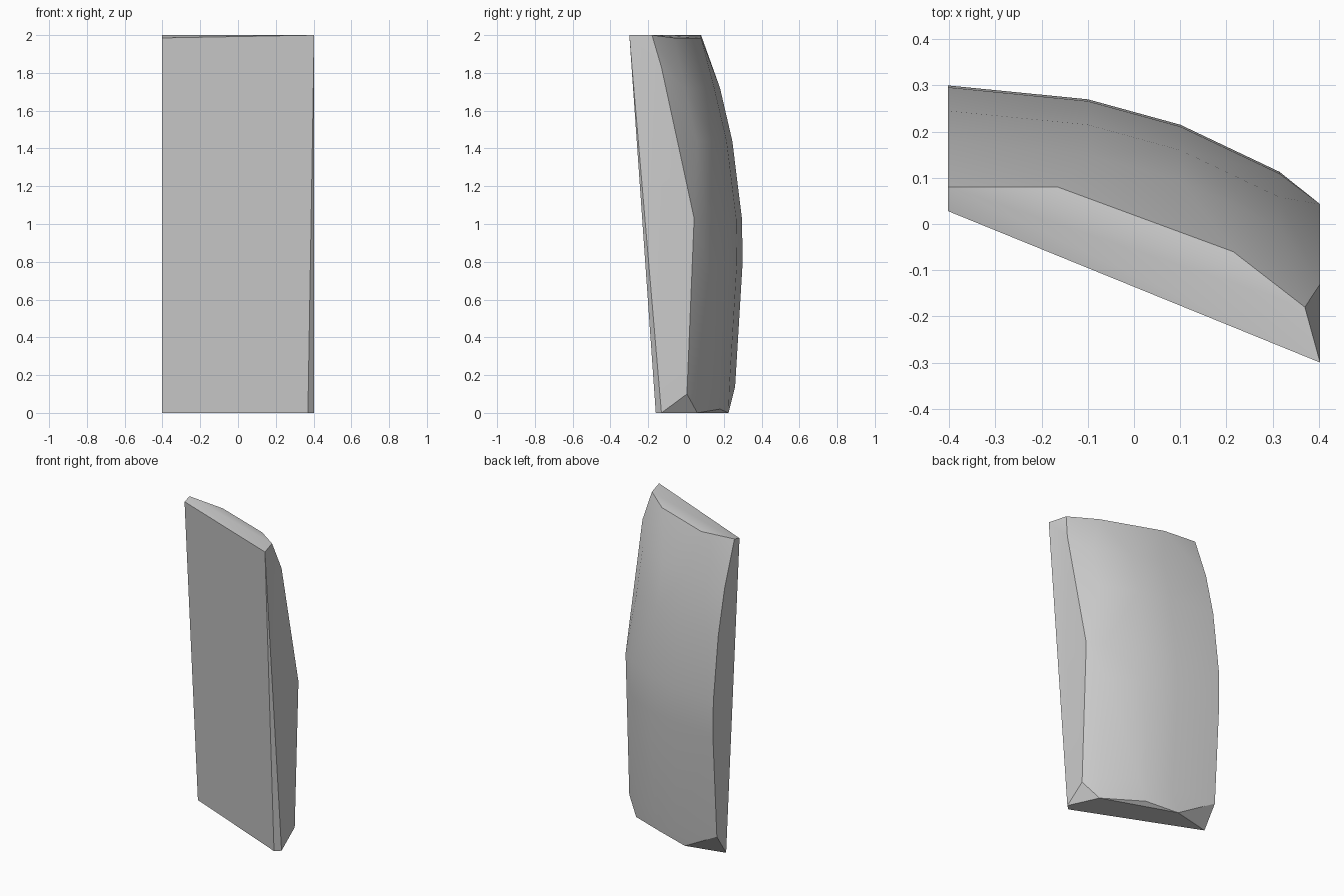
import bpy
import bmesh
from math import radians

cube = bpy.data.objects.get("Cube")
if cube:
    bpy.data.objects.remove(cube, do_unlink=True)

# One plain grey stone colour
grey = bpy.data.materials.new("stone_grey")
grey.use_nodes = True
colour = (0.6, 0.6, 0.6, 1)
grey.diffuse_color = colour
grey.node_tree.nodes["Principled BSDF"].inputs["Base Color"].default_value = colour

# Bulging back: a plan curve (x, y) swept along an upright curve (z, y offset)
plan = [(-0.1, 0.27), (0.1, 0.215), (0.315, 0.113)]
upright = [(0.14, -0.04), (0.8, 0), (1.03, -0.004), (1.44, -0.055), (1.72, -0.12)]
points = [(x, y + dy, z) for x, y in plan for z, dy in upright]

# Left and right borders of the back
points += [(-0.403, 0.3 + dy, z) for z, dy in upright]
points += [(0.403, 0.043, 1.03), (0.403, 0.005, 0.1), (0.403, -0.13, 1.83)]

# Top rim
points += [(-0.403, 0.028, 1.985), (0.403, -0.3, 2), (0.37, -0.18, 2),
           (0.215, -0.06, 1.985), (-0.165, 0.08, 1.985), (-0.403, 0.08, 2)]

# Bottom rim, with the clipped front right corner
points += [(-0.403, 0.165, 0), (0.37, -0.16, 0), (0.403, -0.13, 0),
           (0.315, 0.06, 0), (0.06, 0.18, 0.02), (-0.15, 0.225, 0)]

# Wrap the points in one convex chipped slab
bm = bmesh.new()
for p in points:
    bm.verts.new(p)
result = bmesh.ops.convex_hull(bm, input=bm.verts)
loose = {g for g in result["geom_interior"] + result["geom_unused"]
         if isinstance(g, bmesh.types.BMVert)}
bmesh.ops.delete(bm, geom=list(loose), context="VERTS")
bmesh.ops.dissolve_limit(bm, angle_limit=radians(1.5), verts=bm.verts, edges=bm.edges)
bmesh.ops.recalc_face_normals(bm, faces=bm.faces)
mesh = bpy.data.meshes.new("stone_slab")
bm.to_mesh(mesh)
bm.free()
mesh.materials.append(grey)

slab = bpy.data.objects.new("stone_slab", mesh)
bpy.context.collection.objects.link(slab)
bpy.ops.object.select_all(action="DESELECT")
slab.select_set(True)
bpy.context.view_layer.objects.active = slab
bpy.ops.object.shade_smooth_by_angle(angle=radians(30))
